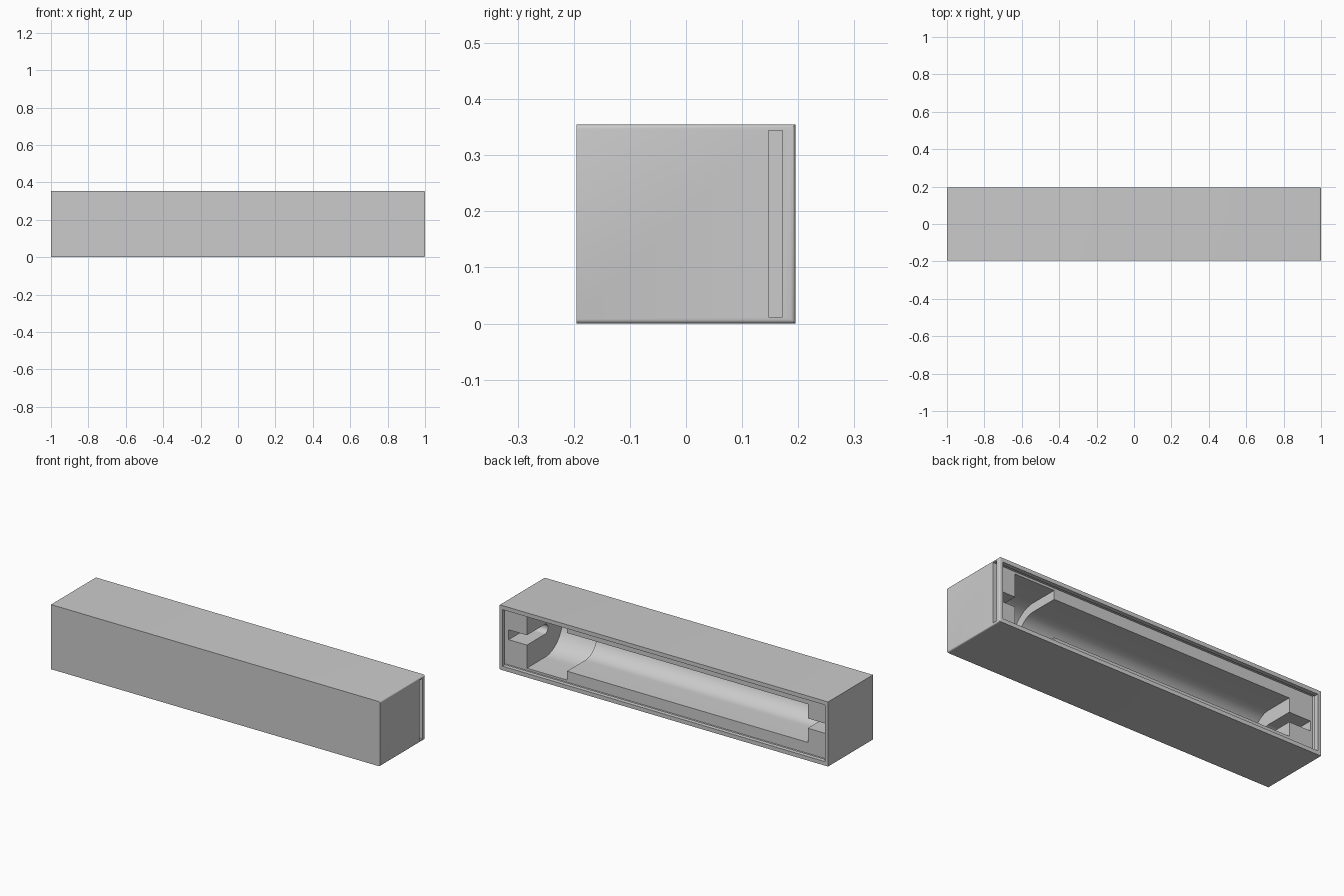
import bpy, bmesh, math
from mathutils import Matrix

cube = bpy.data.objects.get("Cube")
if cube:
    bpy.data.objects.remove(cube, do_unlink=True)

DEPTH, HEIGHT = 0.39, 0.355
AXIS_Y, AXIS_Z = -0.008, HEIGHT / 2

grey = bpy.data.materials.new("light_grey")
grey.use_nodes = True
grey.diffuse_color = (0.6, 0.6, 0.6, 1)
grey.node_tree.nodes["Principled BSDF"].inputs["Base Color"].default_value = (0.6, 0.6, 0.6, 1)


def finish(bm, name):
    bmesh.ops.recalc_face_normals(bm, faces=bm.faces)
    mesh = bpy.data.meshes.new(name)
    bm.to_mesh(mesh)
    bm.free()
    obj = bpy.data.objects.new(name, mesh)
    bpy.context.collection.objects.link(obj)
    mesh.materials.append(grey)
    return obj


def block(bm, x, y, z):
    """Add a box spanning the given (low, high) ranges."""
    spans = (x, y, z)
    centre = Matrix.Translation([(a + b) / 2 for a, b in spans])
    size = Matrix.Diagonal([b - a for a, b in spans] + [1])
    bmesh.ops.create_cube(bm, size=1, matrix=centre @ size)


def box_cutter(name, x, y, z):
    bm = bmesh.new()
    block(bm, x, y, z)
    return finish(bm, name)


def channel_cutter(name, x0, x1, radius, steps=32):
    """Round-bottomed trough along x, open toward the back."""
    profile = [(0.16, AXIS_Z + radius)]
    for i in range(steps + 1):
        a = math.pi * i / steps
        profile.append((AXIS_Y - radius * math.sin(a), AXIS_Z + radius * math.cos(a)))
    profile.append((0.16, AXIS_Z - radius))
    bm = bmesh.new()
    face = bm.faces.new([bm.verts.new((x0, y, z)) for y, z in profile])
    swept = bmesh.ops.extrude_face_region(bm, geom=[face])["geom"]
    bmesh.ops.translate(bm, vec=(x1 - x0, 0, 0),
                        verts=[v for v in swept if isinstance(v, bmesh.types.BMVert)])
    return finish(bm, name)


# Case body, rounded at the right-hand end except along the front edge
bm = bmesh.new()
block(bm, (-1, 1), (-DEPTH / 2, DEPTH / 2), (0, HEIGHT))
end_edges = [e for e in bm.edges
             if all(v.co.x > 0.9 for v in e.verts) and any(v.co.y > 0 for v in e.verts)]
bmesh.ops.bevel(bm, geom=end_edges, offset=0.008, segments=4, profile=0.5, affect="EDGES")
case = finish(bm, "case_body")

# Lid opening, sliding-lid groove through the end wall, and stepped cradle
cutters = [
    box_cutter("lid_groove", (-0.988, 1.1), (0.147, 0.172), (0.012, 0.344)),
    box_cutter("back_opening", (-0.98, 0.98), (0.16, 0.3), (0.022, 0.333)),
    channel_cutter("wide_cradle", 0.62, 0.864, 0.154),
    channel_cutter("long_cradle", -0.843, 0.63, 0.105),
    channel_cutter("end_slots", -0.975, 0.975, 0.027),
]
bpy.context.view_layer.objects.active = case
for cutter in cutters:
    mod = case.modifiers.new(cutter.name, "BOOLEAN")
    mod.operation = "DIFFERENCE"
    mod.solver = "EXACT"
    mod.object = cutter
    bpy.ops.object.modifier_apply(modifier=mod.name)
    bpy.data.objects.remove(cutter, do_unlink=True)

# Smooth curved troughs while keeping sharp edges
bpy.ops.object.select_all(action="DESELECT")
case.select_set(True)
bpy.ops.object.shade_smooth_by_angle(angle=math.radians(30))
